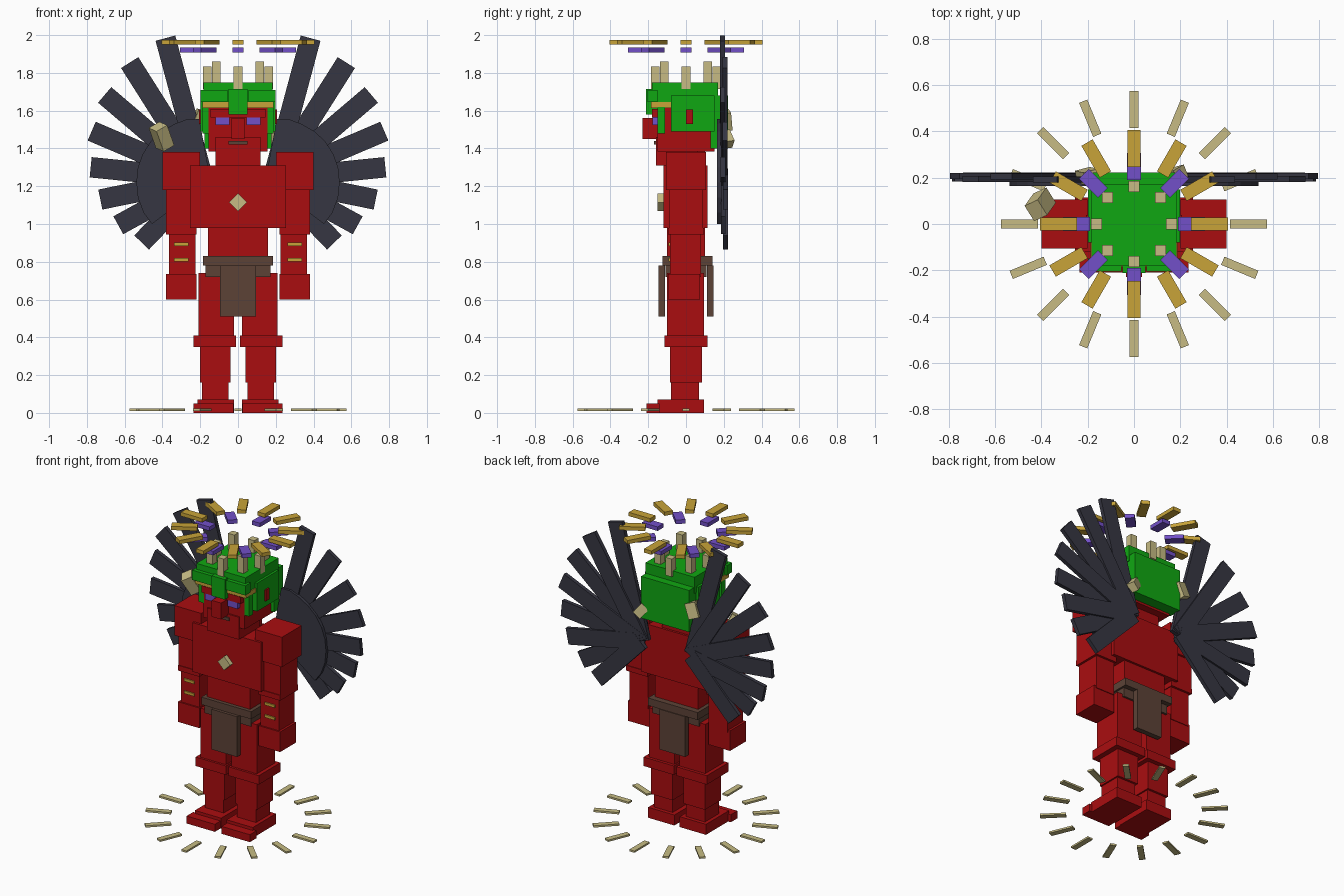
import bpy, bmesh, math
from mathutils import Matrix, Vector, Euler

if "Cube" in bpy.data.objects:
    bpy.data.objects.remove(bpy.data.objects["Cube"])


def material(name, rgb):
    m = bpy.data.materials.new(name)
    m.diffuse_color = (*rgb, 1)
    m.use_nodes = True
    m.node_tree.nodes["Principled BSDF"].inputs["Base Color"].default_value = m.diffuse_color
    return m


RED = material("deep red", (0.40, 0.004, 0.005))
GREEN = material("bright green", (0.005, 0.39, 0.006))
DARK = material("charcoal", (0.037, 0.037, 0.054))
CREAM = material("bone", (0.57, 0.50, 0.23))
GOLD = material("gold", (0.58, 0.37, 0.04))
PURPLE = material("violet", (0.17, 0.08, 0.58))
BROWN = material("brown leather", (0.107, 0.055, 0.037))


def finish(name, bm, mat):
    bmesh.ops.recalc_face_normals(bm, faces=bm.faces)
    me = bpy.data.meshes.new(name)
    bm.to_mesh(me)
    bm.free()
    me.materials.append(mat)
    ob = bpy.data.objects.new(name, me)
    bpy.context.collection.objects.link(ob)
    return ob


def block(name, mat, x, y, z, rot=None):
    """Box from (min, max) ranges, optionally turned about its own centre."""
    c = Vector([(a + b) / 2 for a, b in (x, y, z)])
    s = [b - a for a, b in (x, y, z)]
    bm = bmesh.new()
    r = Euler([math.radians(a) for a in rot or (0, 0, 0)]).to_matrix().to_4x4()
    bmesh.ops.create_cube(bm, size=1, matrix=Matrix.Translation(c) @ r @ Matrix.Diagonal((*s, 1)))
    return finish(name, bm, mat)


def mid(name, mat, hx, y, z):
    """Box centred on x = 0."""
    return block(name, mat, (-hx, hx), y, z)


def pair(name, mat, x, y, z):
    """Mirrored left and right boxes."""
    block(name + "_left", mat, x, y, z)
    block(name + "_right", mat, (-x[1], -x[0]), y, z)


def ring(name, mat, count, r0, r1, width, z):
    """Radial bars arranged in a circle."""
    for i in range(count):
        a = 2 * math.pi * i / count
        bm = bmesh.new()
        m = (Matrix.Rotation(a, 4, 'Z') @ Matrix.Translation(((r0 + r1) / 2, 0, sum(z) / 2))
             @ Matrix.Diagonal((r1 - r0, width, z[1] - z[0], 1)))
        bmesh.ops.create_cube(bm, size=1, matrix=m)
        finish(f"{name}_{i + 1}", bm, mat)


# Legs
pair("foot", RED, (0.02, 0.215), (-0.15, 0.095), (0, 0.07))
pair("toe", RED, (0.025, 0.235), (-0.21, -0.14), (0, 0.05))
pair("ankle", RED, (0.05, 0.19), (-0.08, 0.07), (0.06, 0.165))
pair("shin", RED, (0.04, 0.20), (-0.085, 0.085), (0.16, 0.36))
pair("knee", RED, (0.01, 0.235), (-0.115, 0.115), (0.35, 0.41))
pair("thigh", RED, (0.02, 0.21), (-0.10, 0.095), (0.40, 0.74))

# Hips, belt and hanging cloths
mid("hips", BROWN, 0.172, (-0.108, 0.108), (0.72, 0.79))
mid("belt", BROWN, 0.185, (-0.125, 0.14), (0.78, 0.83))
mid("front_cloth", BROWN, 0.095, (-0.145, -0.11), (0.51, 0.78))
mid("back_cloth", BROWN, 0.095, (0.11, 0.145), (0.51, 0.78))

# Torso
mid("waist", RED, 0.16, (-0.10, 0.10), (0.82, 0.99))
mid("chest", RED, 0.255, (-0.12, 0.115), (0.98, 1.31))
block("chest_gem", CREAM, (-0.033, 0.033), (-0.15, -0.115), (1.082, 1.148), (0, 45, 0))

# Arms
pair("shoulder", RED, (0.20, 0.40), (-0.105, 0.105), (1.18, 1.38))
pair("upper_arm", RED, (0.22, 0.38), (-0.09, 0.09), (0.97, 1.19))
pair("elbow", RED, (0.22, 0.38), (-0.095, 0.095), (0.945, 0.98))
pair("forearm", RED, (0.225, 0.365), (-0.085, 0.08), (0.72, 0.95))
pair("hand", RED, (0.22, 0.38), (-0.095, 0.075), (0.60, 0.735))
for n, z in enumerate((0.81, 0.893)):
    pair(f"arm_stripe_{n + 1}", GOLD, (0.262, 0.338), (-0.093, -0.084), (z - 0.009, z + 0.009))

# Head and face
mid("neck", RED, 0.11, (-0.09, 0.10), (1.28, 1.42))
mid("jaw", RED, 0.118, (-0.16, 0.06), (1.31, 1.46))
mid("head", RED, 0.155, (-0.15, 0.15), (1.385, 1.66))
mid("brow", RED, 0.145, (-0.18, -0.14), (1.565, 1.61))
mid("nose", RED, 0.035, (-0.23, -0.14), (1.45, 1.56))
mid("mouth", BROWN, 0.05, (-0.169, -0.159), (1.42, 1.44))
pair("eye", PURPLE, (0.045, 0.12), (-0.178, -0.149), (1.523, 1.565))
pair("ear", RED, (0.15, 0.207), (0.0, 0.038), (1.53, 1.605))

# Hair and head band
mid("hair_cap", GREEN, 0.183, (-0.18, 0.17), (1.64, 1.75))
mid("back_hair", GREEN, 0.178, (0.13, 0.222), (1.40, 1.68))
pair("side_hair", GREEN, (0.15, 0.198), (-0.08, 0.15), (1.49, 1.68))
pair("side_lock", GREEN, (0.148, 0.188), (-0.15, -0.11), (1.48, 1.62))
pair("fringe", GREEN, (0.055, 0.198), (-0.205, -0.15), (1.645, 1.71))
mid("middle_fringe", GREEN, 0.05, (-0.212, -0.15), (1.58, 1.715))
pair("band_front", GOLD, (0.05, 0.165), (-0.186, -0.15), (1.615, 1.645))
pair("band_side", GOLD, (0.15, 0.188), (-0.186, -0.08), (1.615, 1.645))

# Crown of spikes
for i in range(8):
    a = i * math.pi / 4
    x, y, top = 0.162 * math.cos(a), 0.162 * math.sin(a), 1.86 if i % 2 else 1.835
    block(f"crown_spike_{i + 1}", CREAM, (x - 0.023, x + 0.023), (y - 0.023, y + 0.023), (1.715, top))

# Loose bone pieces behind the head and above one shoulder
block("shoulder_bone", CREAM, (-0.44, -0.37), (0.045, 0.125), (1.40, 1.525), (15, -28, 25))
block("bone_pin_right", CREAM, (-0.235, -0.165), (0.18, 0.235), (1.50, 1.60), (10, 20, 15))
block("bone_pin_left", CREAM, (0.15, 0.21), (0.185, 0.24), (1.41, 1.49), (10, -40, 15))

# Halo and ground circle
ring("halo_bar", GOLD, 12, 0.247, 0.406, 0.056, (1.95, 1.975))
ring("inner_halo_bar", PURPLE, 8, 0.19, 0.306, 0.06, (1.908, 1.935))
ring("ground_bar", CREAM, 16, 0.415, 0.574, 0.038, (0.01, 0.022))

# Wings: fanned feathers with a rounded covert plate in front
covert = [(0.16, 1.31), (0.205, 1.555), (0.27, 1.555), (0.335, 1.53), (0.405, 1.49), (0.46, 1.44),
          (0.505, 1.37), (0.53, 1.30), (0.538, 1.22), (0.53, 1.14), (0.50, 1.06), (0.455, 1.0), (0.19, 1.20)]
for side, s in (("left", 1), ("right", -1)):
    for i in range(8):
        angle = math.radians(75 - 17.3 * i)
        length = 0.77 - 0.043 * i
        y = 0.193 + 0.012 * (i % 2) + 0.0007 * i
        bm = bmesh.new()
        m = (Matrix.Diagonal((s, 1, 1, 1)) @ Matrix.Translation((0.185, y, 1.24))
             @ Matrix.Rotation(-angle, 4, 'Y') @ Matrix.Translation((length / 2, 0, 0))
             @ Matrix.Diagonal((length, 0.026, 0.108, 1)))
        bmesh.ops.create_cube(bm, size=1, matrix=m)
        finish(f"feather_{side}_{i + 1}", bm, DARK)
    bm = bmesh.new()
    face = bm.faces.new([bm.verts.new((s * x, 0.165, z)) for x, z in covert])
    ext = bmesh.ops.extrude_face_region(bm, geom=[face])
    bmesh.ops.translate(bm, vec=(0, 0.022, 0),
                        verts=[v for v in ext["geom"] if isinstance(v, bmesh.types.BMVert)])
    finish(f"wing_covert_{side}", bm, DARK)
